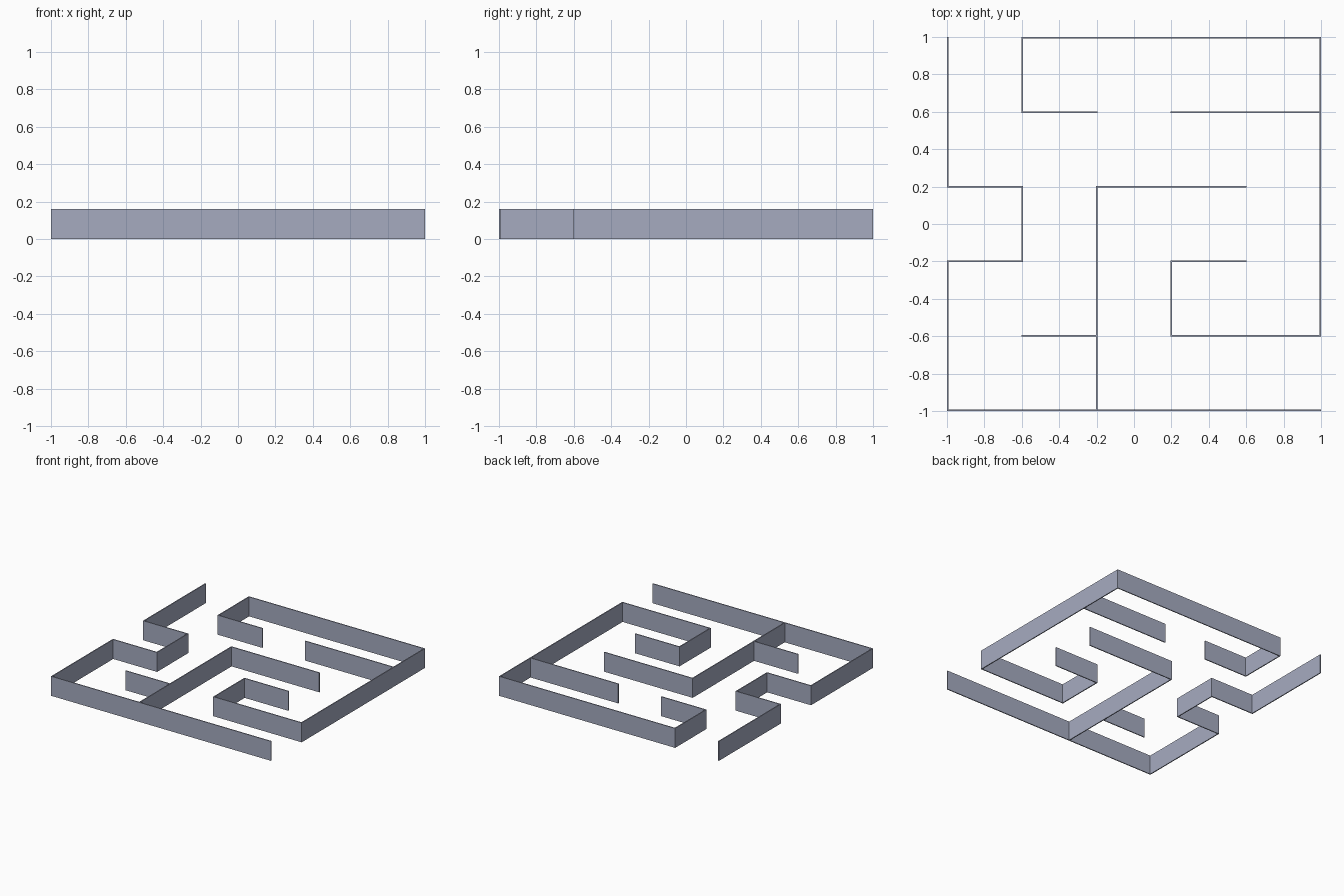
import bpy
import bmesh
from mathutils import Vector

if "Cube" in bpy.data.objects:
    bpy.data.objects.remove(bpy.data.objects["Cube"], do_unlink=True)

HEIGHT = 0.16
HALF = 0.004                 # half the wall thickness
GRID = (1 - HALF) / 5        # wall centre lines sit on odd grid numbers -5..5

wall_paint = bpy.data.materials.new("blue_grey_wall")
wall_paint.use_nodes = True
colour = (0.38, 0.41, 0.53, 1)
wall_paint.diffuse_color = colour
bsdf = next(n for n in wall_paint.node_tree.nodes if n.type == 'BSDF_PRINCIPLED')
bsdf.inputs["Base Color"].default_value = colour


def wall(name, path, start=HALF, end=HALF):
    """Thin mitred wall along a right-angled path; start/end lengthen its tips."""
    pts = [Vector(p) * GRID for p in path]
    dirs = [(b - a).normalized() for a, b in zip(pts, pts[1:])]
    pts[0] -= dirs[0] * start
    pts[-1] += dirs[-1] * end
    bm = bmesh.new()
    rings = []
    for i, p in enumerate(pts):
        d0, d1 = dirs[max(i - 1, 0)], dirs[min(i, len(dirs) - 1)]
        side = Vector((-d0.y, d0.x))
        if abs(d0.dot(d1)) < 0.5:
            side += Vector((-d1.y, d1.x))
        side *= HALF
        rings.append([bm.verts.new((*(p + side * s), z))
                      for s, z in ((1, 0), (-1, 0), (-1, HEIGHT), (1, HEIGHT))])
    for a, b in zip(rings, rings[1:]):
        for k in range(4):
            n = (k + 1) % 4
            bm.faces.new((a[k], a[n], b[n], b[k]))
    bm.faces.new(rings[0])
    bm.faces.new(rings[-1])
    bmesh.ops.recalc_face_normals(bm, faces=bm.faces)
    mesh = bpy.data.meshes.new(name)
    bm.to_mesh(mesh)
    bm.free()
    mesh.materials.append(wall_paint)
    obj = bpy.data.objects.new(name, mesh)
    bpy.context.collection.objects.link(obj)


# Outer walls
wall("front_left_wall", [(5, -5), (-5, -5), (-5, -1), (-3, -1),
                         (-3, 1), (-5, 1), (-5, 5)])
wall("back_right_wall", [(-1, 3), (-3, 3), (-3, 5), (5, 5),
                         (5, -3), (1, -3), (1, -1), (3, -1)])

# Inner walls, butted against the walls they branch from
wall("centre_wall", [(-1, -5), (-1, 1), (3, 1)], start=-HALF)
wall("front_stub_wall", [(-3, -3), (-1, -3)], end=-HALF)
wall("back_stub_wall", [(1, 3), (5, 3)], end=-HALF)
